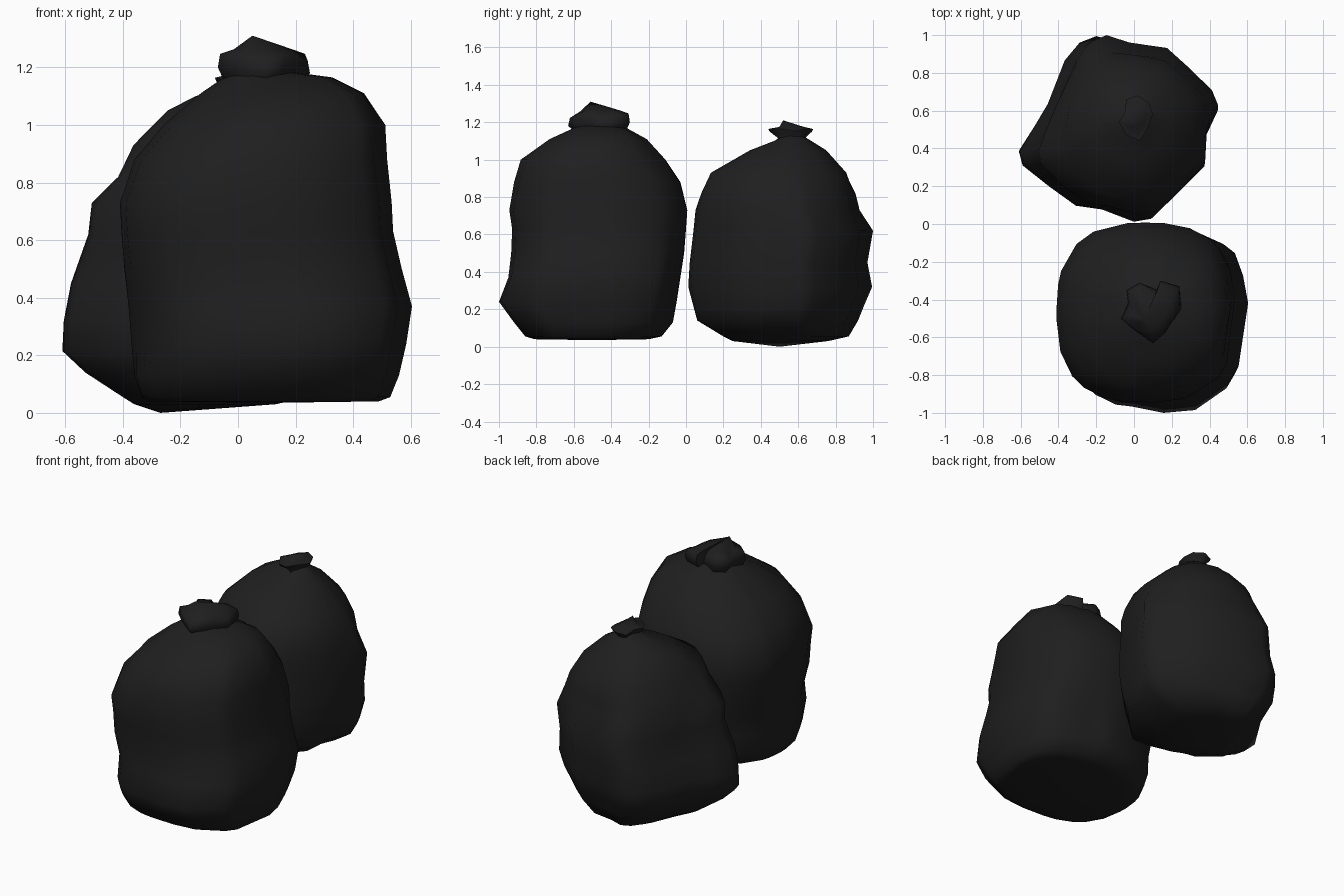
import bpy, math

black = bpy.data.materials.new("black plastic")
black.diffuse_color = (0.0135, 0.0135, 0.0135, 1)


def make(name, rings, bottom, top, angle):
    """Skin a stack of equal rings and close both ends with fans."""
    n = len(rings[0])
    verts = [p for r in rings for p in r] + [bottom, top]
    b, t = len(verts) - 2, len(verts) - 1
    last = (len(rings) - 1) * n
    faces = []
    for i in range(n):
        j = (i + 1) % n
        for k in range(0, last, n):
            faces.append((k + i, k + j, k + n + j, k + n + i))
        faces.append((b, j, i))
        faces.append((t, last + i, last + j))
    me = bpy.data.meshes.new(name)
    me.from_pydata(verts, [], faces)
    me.materials.append(black)
    ob = bpy.data.objects.new(name, me)
    bpy.context.collection.objects.link(ob)
    bpy.ops.object.select_all(action='DESELECT')
    ob.select_set(True)
    bpy.context.view_layer.objects.active = ob
    bpy.ops.object.shade_smooth_by_angle(angle=math.radians(angle))
    return ob


def clamp(v):
    return max(0.0, min(1.0, v))


def bag(name, outline, levels, bottom, start, power, low):
    """Fit the plan outline into each level box (z, x0, x1, y0, y1)."""
    xs, ys = zip(*outline)
    unit = [((2 * x - min(xs) - max(xs)) / (max(xs) - min(xs)),
             (2 * y - min(ys) - max(ys)) / (max(ys) - min(ys))) for x, y in outline]
    rings = []
    ztop = levels[-1][0]
    for z, x0, x1, y0, y1 in levels:
        # even, rounded-square plan towards the shoulders and the base
        w = max(clamp((z / ztop - start) / 0.3), low * clamp(1.3 - z / 0.3))
        pw = power - (power - 2.1) * clamp((z / ztop - 0.68) / 0.15)
        pleat = clamp((z / ztop - 0.8) / 0.15)
        ring = []
        for i, (u, v) in enumerate(unit):
            r = (abs(u) ** pw + abs(v) ** pw) ** (1 / pw)
            s = (1 - w) + w / r
            s *= 1 - 0.05 * pleat * (i % 4 == 1)
            ring.append(((x0 + x1) / 2 + u * s * (x1 - x0) / 2,
                         (y0 + y1) / 2 + v * s * (y1 - y0) / 2, z))
        rings.append(ring)
    cx, cy = (levels[-1][1] + levels[-1][2]) / 2, (levels[-1][3] + levels[-1][4]) / 2
    make(name, rings, bottom, (cx, cy, ztop + 0.01), 65)


def knot(name, outline, centre, levels, peak):
    """Ruffled tie: levels are (z, scale of outline, height ripple)."""
    cx, cy = centre
    rings = [[(cx + (x - cx) * s, cy + (y - cy) * s, z + rip * (1 if i % 3 else -1))
              for i, (x, y) in enumerate(outline)] for z, s, rip in levels]
    make(name, rings, (cx, cy, levels[0][0]), peak, 80)


# front bag, counter-clockwise plan outline
bag("front_bag",
    [(0.605, -0.41), (0.575, -0.25), (0.555, -0.1), (0.48, -0.055), (0.33, -0.05),
     (0.2, -0.02), (0.16, 0.01), (0.08, 0.015), (0, -0.02), (-0.19, -0.05),
     (-0.28, -0.12), (-0.35, -0.27), (-0.37, -0.34), (-0.41, -0.46), (-0.38, -0.53),
     (-0.33, -0.68), (-0.27, -0.8), (-0.22, -0.87), (-0.11, -0.925), (-0.02, -0.93),
     (0.15, -0.99), (0.33, -0.98), (0.5, -0.85), (0.545, -0.77)],
    [(0.04, -0.31, 0.49, -0.81, -0.20),
     (0.055, -0.335, 0.53, -0.86, -0.13),
     (0.13, -0.36, 0.56, -0.92, -0.07),
     (0.24, -0.37, 0.585, -1.0, -0.05),
     (0.37, -0.38, 0.605, -0.95, -0.03),
     (0.5, -0.395, 0.57, -0.935, -0.01),
     (0.63, -0.405, 0.54, -0.93, 0.0),
     (0.73, -0.41, 0.535, -0.945, 0.007),
     (0.88, -0.36, 0.52, -0.92, -0.03),
     (1.0, -0.26, 0.515, -0.885, -0.11),
     (1.11, -0.13, 0.44, -0.73, -0.21),
     (1.165, -0.05, 0.33, -0.61, -0.31),
     (1.185, 0.0, 0.18, -0.56, -0.36)],
    (0.12, -0.5, 0.035), 0.13, 2.65, 0.9)
knot("front_knot",
     [(0.25, -0.45), (0.24, -0.33), (0.14, -0.30), (0.12, -0.35), (0.03, -0.31),
      (-0.04, -0.35), (-0.03, -0.42), (-0.07, -0.5), (0, -0.56), (0.1, -0.63),
      (0.16, -0.58), (0.2, -0.52)],
     (0.09, -0.45),
     [(1.13, 0.82, 0), (1.165, 0.9, 0), (1.19, 1.0, 0.01),
      (1.235, 0.95, 0.012), (1.26, 0.65, 0.003)],
     (0.05, -0.51, 1.31))

# back bag
bag("back_bag",
    [(0.445, 0.62), (0.41, 0.7), (0.28, 0.82), (0.15, 0.93), (-0.07, 0.96), (-0.2, 1.0),
     (-0.29, 0.965), (-0.37, 0.87), (-0.46, 0.64), (-0.535, 0.515), (-0.61, 0.39),
     (-0.59, 0.31), (-0.45, 0.2), (-0.31, 0.1), (-0.17, 0.08), (0, 0.015),
     (0.09, 0.03), (0.23, 0.17), (0.37, 0.31), (0.38, 0.48)],
    [(0.03, -0.36, 0.13, 0.25, 0.76),
     (0.055, -0.40, 0.25, 0.20, 0.87),
     (0.14, -0.53, 0.38, 0.06, 0.92),
     (0.215, -0.61, 0.42, 0.04, 0.95),
     (0.32, -0.605, 0.44, 0.012, 0.995),
     (0.45, -0.58, 0.445, 0.02, 0.97),
     (0.62, -0.52, 0.445, 0.04, 1.0),
     (0.73, -0.51, 0.415, 0.05, 0.93),
     (0.82, -0.42, 0.38, 0.08, 0.91),
     (0.93, -0.37, 0.32, 0.13, 0.86),
     (1.05, -0.25, 0.19, 0.34, 0.75),
     (1.10, -0.15, 0.11, 0.47, 0.67),
     (1.13, -0.05, 0.07, 0.52, 0.62)],
    (-0.27, 0.5, 0.0), 0.55, 2.3, 0.0)
knot("back_knot",
     [(0.10, 0.58), (0.08, 0.64), (0.02, 0.68), (-0.04, 0.66), (-0.05, 0.59),
      (-0.08, 0.54), (-0.04, 0.47), (0.03, 0.44), (0.07, 0.5)],
     (0.02, 0.57),
     [(1.07, 0.8, 0), (1.115, 0.6, 0), (1.145, 0.95, 0.006),
      (1.158, 1.0, 0.006), (1.172, 0.55, 0.003)],
     (0.01, 0.52, 1.21))
